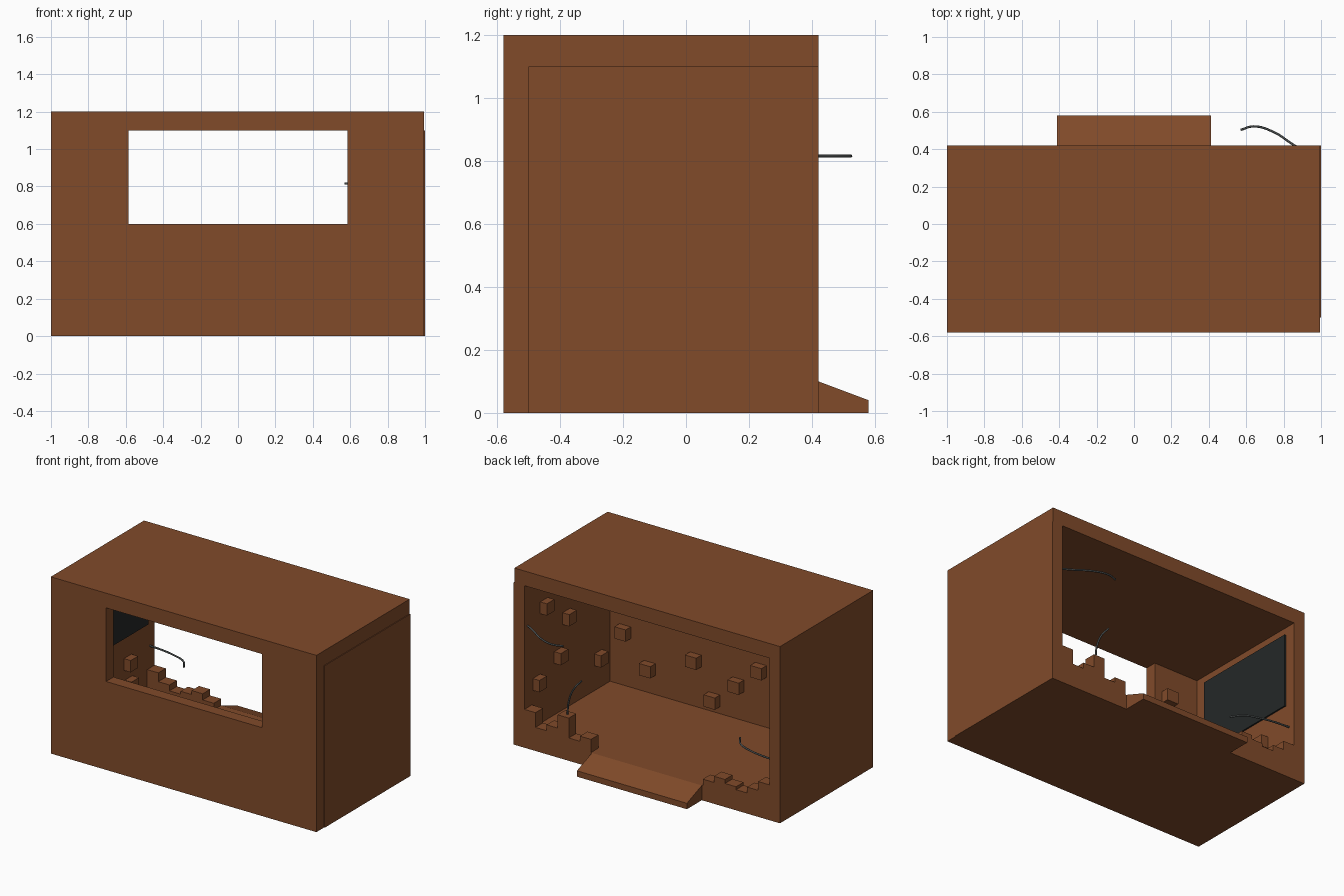
import bpy, bmesh

if "Cube" in bpy.data.objects:
    bpy.data.objects.remove(bpy.data.objects["Cube"])


def material(name, rgb):
    m = bpy.data.materials.new(name)
    m.diffuse_color = (*rgb, 1)
    m.use_nodes = True
    m.node_tree.nodes["Principled BSDF"].inputs["Base Color"].default_value = m.diffuse_color
    return m


BROWN = material("brown", (0.22, 0.07, 0.023))
DARK = material("screen_dark", (0.018, 0.021, 0.021))
GREY = material("wire_grey", (0.08, 0.09, 0.09))


def add_mesh(name, bm, mat):
    bmesh.ops.recalc_face_normals(bm, faces=bm.faces)
    me = bpy.data.meshes.new(name)
    bm.to_mesh(me)
    bm.free()
    me.materials.append(mat)
    ob = bpy.data.objects.new(name, me)
    bpy.context.collection.objects.link(ob)
    return ob


def box(name, x, y, z, mat=BROWN):
    bm = bmesh.new()
    bmesh.ops.create_cube(bm, size=1)
    for v in bm.verts:
        v.co = [r[0] if c < 0 else r[1] for c, r in zip(v.co, (x, y, z))]
    return add_mesh(name, bm, mat)


def prism(name, profile, axis, start, depth, mat=BROWN):
    """Extrude a 2D profile along x (points are y,z) or y (points are x,z)."""
    bm = bmesh.new()
    place = (lambda a, b: (start, a, b)) if axis == "x" else (lambda a, b: (a, start, b))
    face = bm.faces.new([bm.verts.new(place(a, b)) for a, b in profile])
    new = bmesh.ops.extrude_face_region(bm, geom=[face])["geom"]
    move = (depth, 0, 0) if axis == "x" else (0, depth, 0)
    bmesh.ops.translate(bm, vec=move, verts=[g for g in new if isinstance(g, bmesh.types.BMVert)])
    return add_mesh(name, bm, mat)


# Hollow shell: open back, front window, slightly recessed roof and front edge on the right
shell = box("room_shell", (-1, 1), (-0.58, 0.42), (0, 1.2))
cuts = [
    ((-0.92, 0.92), (-0.5, 0.6), (0.1, 1.1)),
    ((-0.585, 0.585), (-0.7, -0.4), (0.6, 1.1)),
    ((0.995, 1.1), (-0.7, 0.6), (1.1, 1.3)),
    ((0.995, 1.1), (-0.7, -0.5), (-0.1, 1.15)),
]
bpy.context.view_layer.objects.active = shell
for c in cuts:
    cutter = box("cutter", *c)
    cutter.hide_render = True
    mod = shell.modifiers.new("cut", "BOOLEAN")
    mod.operation, mod.solver, mod.object = "DIFFERENCE", "EXACT", cutter
    bpy.ops.object.modifier_apply(modifier=mod.name)
    bpy.data.objects.remove(cutter)

# Sloped entrance ramp
prism("entrance_ramp", [(0.42, 0), (0.58, 0), (0.58, 0.04), (0.42, 0.1)], "x", -0.413, 0.826)


# Broken back wall: stepped remains on both sides of the entrance
def broken_wall(name, side, heights):
    step = 0.5 / 6
    pts = [(side * 0.92, 0.1)]
    for i, h in enumerate(heights):
        a, b = 0.92 - i * step, 0.92 - (i + 1) * step
        pts += [(side * a, h), (side * b, h)]
    pts.append((pts[-1][0], 0.1))
    prism(name, pts, "y", 0.34, 0.08)


broken_wall("broken_wall_right", 1, [0.26, 0.16, 0.2, 0.29, 0.155, 0.19])
broken_wall("broken_wall_left", -1, [0.24, 0.18, 0.14, 0.16, 0.187, 0.145])

# Protruding bricks on the inside of the front wall (right edge x, top z)
for i, (x, z) in enumerate([(0.85, 0.51), (0.665, 0.31), (0.32, 0.46), (0.18, 0.227), (0, 0.376),
                            (-0.17, 0.52), (-0.64, 0.92), (-0.45, 0.3), (-0.72, 0.4)]):
    box(f"front_wall_brick_{i}", (x - 0.085, x), (-0.5, -0.445), (z - 0.08, z))

# Protruding bricks on the side walls (side, back edge y, top z)
for i, (s, y, z) in enumerate([(1, 0.25, 0.925), (1, 0.01, 0.76), (1, 0.1, 0.53), (1, -0.33, 0.35),
                               (1, 0.33, 0.435), (-1, 0.17, 0.41), (-1, 0.18, 0.26)]):
    box(f"side_wall_brick_{i}", sorted((s * 0.92, s * 0.87)), (y - 0.08, y), (z - 0.08, z))

# Dark screen on the left inside wall
box("wall_screen", (-0.92, -0.91), (-0.42, 0.34), (0.55, 1.05), DARK)

# Loose bent wires
wires = [
    [(0.92, 0.385, 0.815), (0.85, 0.425, 0.815), (0.75, 0.49, 0.815), (0.64, 0.522, 0.815), (0.57, 0.503, 0.815)],
    [(0.625, 0.38, 0.28), (0.615, 0.38, 0.38), (0.58, 0.38, 0.47), (0.52, 0.378, 0.545)],
    [(-0.92, 0.37, 0.39), (-0.82, 0.362, 0.39), (-0.72, 0.342, 0.39), (-0.62, 0.3, 0.392), (-0.568, 0.23, 0.393)],
]
for i, pts in enumerate(wires):
    cu = bpy.data.curves.new(f"loose_wire_{i}", "CURVE")
    cu.dimensions = "3D"
    cu.bevel_depth, cu.bevel_resolution, cu.resolution_u = 0.006, 1, 6
    cu.use_fill_caps = True
    sp = cu.splines.new("BEZIER")
    sp.bezier_points.add(len(pts) - 1)
    for bp, p in zip(sp.bezier_points, pts):
        bp.co = p
        bp.handle_left_type = bp.handle_right_type = "AUTO"
    cu.materials.append(GREY)
    bpy.context.collection.objects.link(bpy.data.objects.new(f"loose_wire_{i}", cu))
